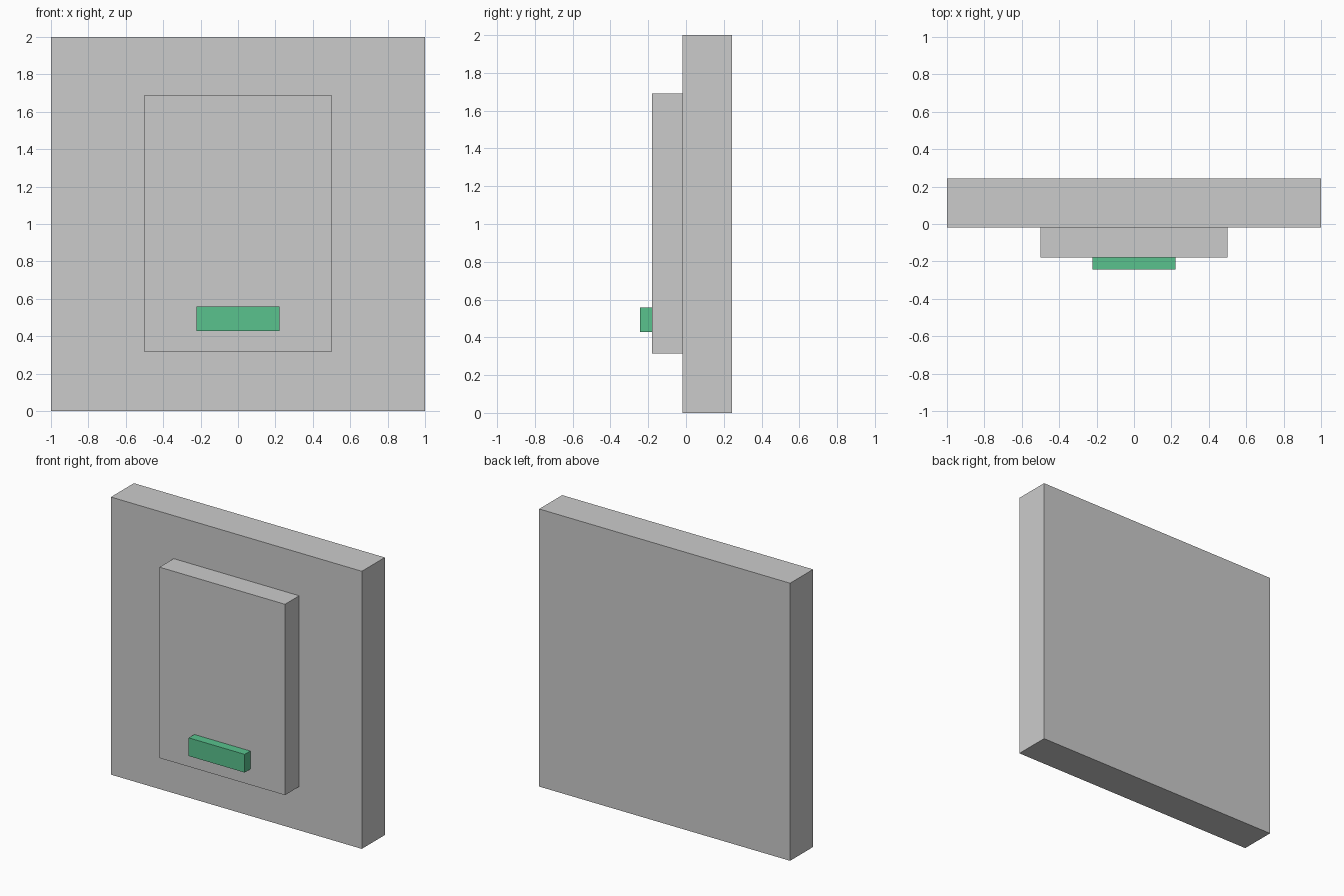
import bpy

if "Cube" in bpy.data.objects:
    bpy.data.objects.remove(bpy.data.objects["Cube"])


def box(name, x, y, z):
    """Add a box spanning the given (min, max) range on each axis."""
    spans = (x, y, z)
    bpy.ops.mesh.primitive_cube_add(size=1, location=[(a + b) / 2 for a, b in spans])
    obj = bpy.context.object
    obj.name = name
    obj.scale = [b - a for a, b in spans]
    bpy.ops.object.transform_apply(location=False, rotation=False, scale=True)
    return obj


# Square wall plate at the back
box("back_plate", (-1, 1), (-0.018, 0.243), (0, 2))

# Raised rectangular panel on the front
box("front_panel", (-0.5, 0.5), (-0.179, -0.018), (0.315, 1.69))

# Small green bar near the bottom of the panel
bar = box("green_bar", (-0.223, 0.223), (-0.243, -0.179), (0.428, 0.559))
green = bpy.data.materials.new("green")
green.diffuse_color = (0.1, 0.54, 0.27, 1)
green.use_nodes = True
green.node_tree.nodes["Principled BSDF"].inputs["Base Color"].default_value = green.diffuse_color
bar.data.materials.append(green)
